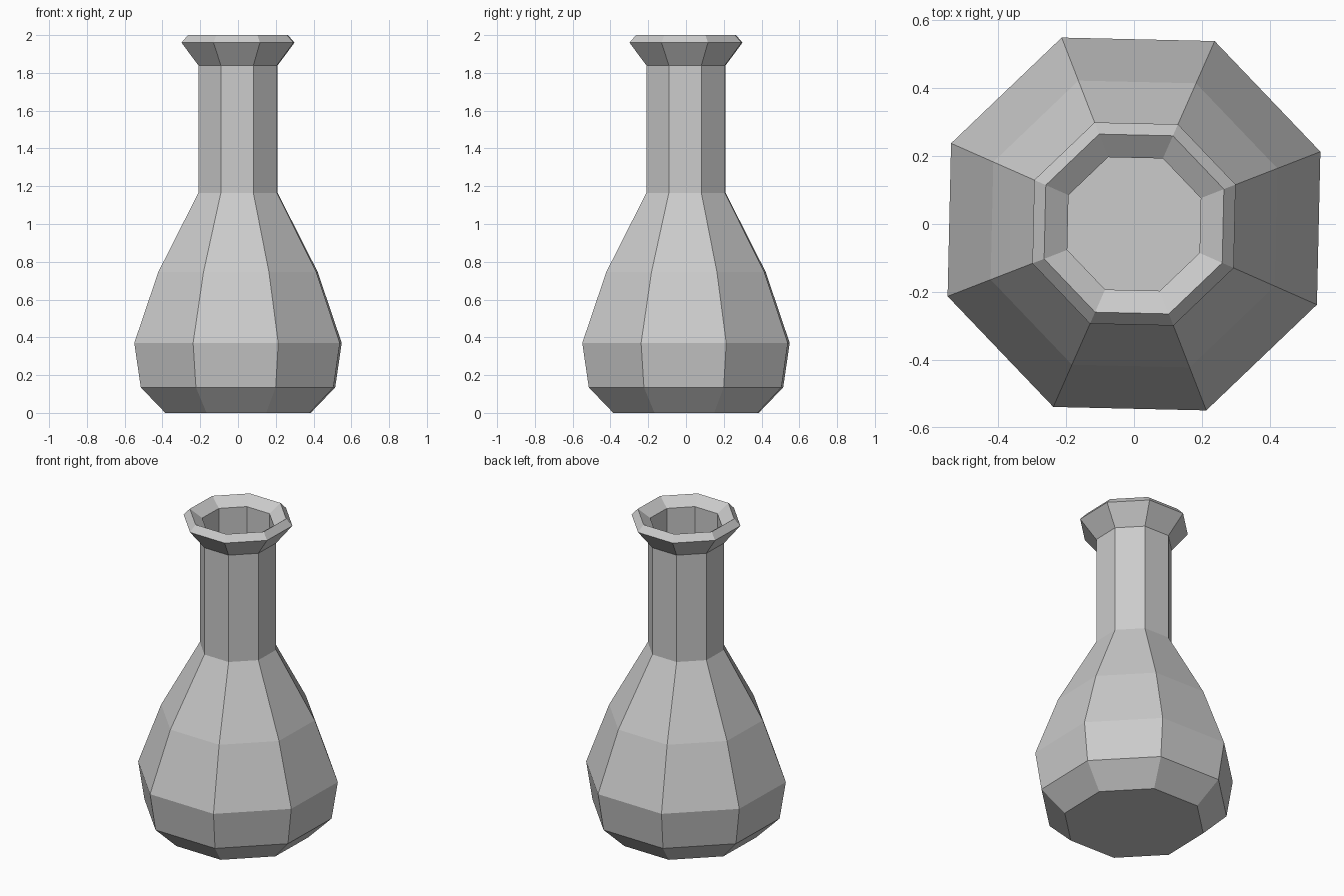
import bpy, bmesh
from math import cos, sin, radians

cube = bpy.data.objects.get("Cube")
if cube:
    bpy.data.objects.remove(cube, do_unlink=True)

SIDES = 8
TURN = radians(21.2)

# Single grey material
grey = bpy.data.materials.new("light_grey")
grey.use_nodes = True
colour = (0.6, 0.6, 0.6, 1)
grey.diffuse_color = colour
bsdf = next(n for n in grey.node_tree.nodes if n.type == "BSDF_PRINCIPLED")
bsdf.inputs["Base Color"].default_value = colour
bsdf.inputs["Roughness"].default_value = 0.8

# Profile as (radius, height): up the outside, over the lip, down the inside
body = [(0.413, 0), (0.552, 0.135), (0.589, 0.37), (0.453, 0.745)]
neck = [(0.225, 1.165), (0.225, 1.84)]
lip = [(0.321, 1.96), (0.284, 2.0), (0.211, 1.95)]
inner_floor = [(0.211, 1.2)]


def lathe(name, profile):
    """Spin a profile into a closed, flat-faceted vessel."""
    bm = bmesh.new()
    rings = []
    for r, z in profile:
        angles = [TURN + radians(360 / SIDES * i) for i in range(SIDES)]
        rings.append([bm.verts.new((r * cos(a), r * sin(a), z)) for a in angles])
    for low, high in zip(rings, rings[1:]):
        for i in range(SIDES):
            j = (i + 1) % SIDES
            bm.faces.new((low[i], low[j], high[j], high[i]))
    # Base and inside floor
    bm.faces.new(rings[0][::-1])
    bm.faces.new(rings[-1])
    bmesh.ops.recalc_face_normals(bm, faces=bm.faces)
    mesh = bpy.data.meshes.new(name)
    bm.to_mesh(mesh)
    bm.free()
    mesh.materials.append(grey)
    obj = bpy.data.objects.new(name, mesh)
    bpy.context.collection.objects.link(obj)
    return obj


lathe("bottle", body + neck + lip + inner_floor)
